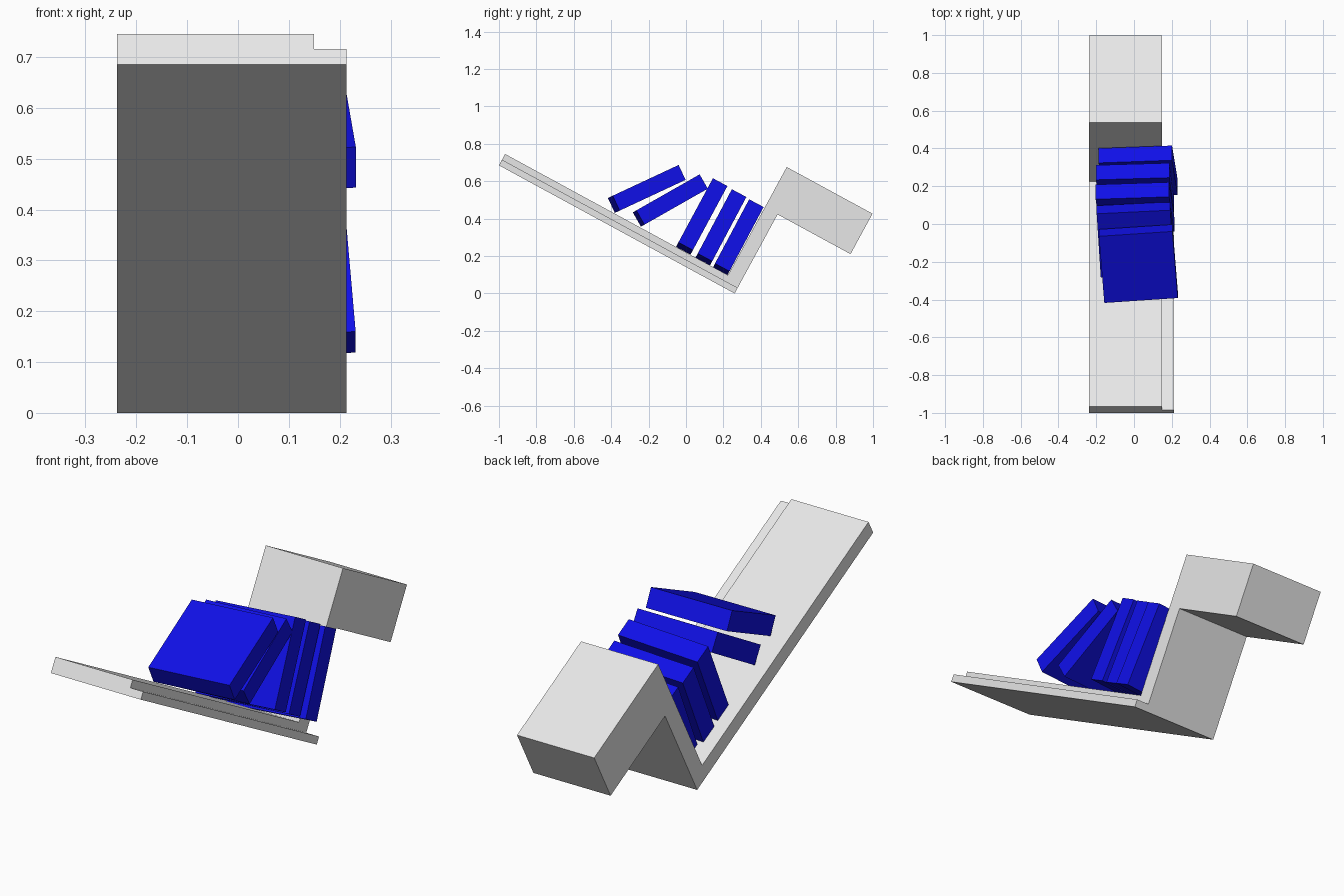
import bpy
import math
from mathutils import Matrix

if "Cube" in bpy.data.objects:
    bpy.data.objects.remove(bpy.data.objects["Cube"], do_unlink=True)


def make_material(name, rgb):
    mat = bpy.data.materials.new(name)
    mat.use_nodes = True
    mat.diffuse_color = (*rgb, 1)
    mat.node_tree.nodes["Principled BSDF"].inputs["Base Color"].default_value = (*rgb, 1)
    return mat


def extrude_profile(name, profile, x0, x1, mat, matrix):
    """Prism along x from a counter-clockwise (y, z) outline."""
    n = len(profile)
    verts = [(x, y, z) for x in (x0, x1) for y, z in profile]
    faces = [tuple(reversed(range(n))), tuple(range(n, 2 * n))]
    faces += [(i, (i + 1) % n, n + (i + 1) % n, n + i) for i in range(n)]
    mesh = bpy.data.meshes.new(name)
    mesh.from_pydata(verts, [], faces)
    mesh.materials.append(mat)
    obj = bpy.data.objects.new(name, mesh)
    bpy.context.collection.objects.link(obj)
    obj.matrix_world = matrix
    return obj


def rectangle(y0, y1, z0, z1):
    return [(y0, z0), (y1, z0), (y1, z1), (y0, z1)]


shelf_grey = make_material("shelf light grey", (0.8, 0.8, 0.8))
book_blue = make_material("book blue", (0.005, 0.005, 0.8))

# Tilted shelf: base board, upright end and overhanging block in one outline
LENGTH, THICK = 1.434, 0.069
tilt = Matrix.Translation((0, -1, 0.685)) @ Matrix.Rotation(-math.atan2(0.685, 1.26), 4, 'X')
outline = [(0, 0), (LENGTH, 0), (LENGTH, 0.481), (1.878, 0.481),
           (1.878, 0.727), (1.356, 0.727), (1.356, THICK), (0, THICK)]
extrude_profile("shelf_body", outline, -0.238, 0.149, shelf_grey, tilt)

# Thin ledge along one long side of the base
extrude_profile("shelf_ledge", rectangle(0, LENGTH, 0, THICK / 2), 0.149, 0.213, shelf_grey, tilt)

# Leaning books: centre x, y, z, lean from horizontal and twist in their own plane
SIZE, BOOK_THICK = 0.39, 0.088
books = [(0.023, -0.21, 0.559, 25, 4.2),
         (0.008, -0.084, 0.497, 29.6, 3.2),
         (0.005, 0.084, 0.412, 61.7, 4),
         (0.005, 0.187, 0.354, 62, 3.6),
         (0.022, 0.278, 0.298, 62, 4.4)]
half, thin = SIZE / 2, BOOK_THICK / 2
for i, (x, y, z, lean, twist) in enumerate(books, 1):
    pose = (Matrix.Translation((x, y, z))
            @ Matrix.Rotation(math.radians(lean), 4, 'X')
            @ Matrix.Rotation(math.radians(twist), 4, 'Z'))
    extrude_profile(f"book_{i}", rectangle(-half, half, -thin, thin), -half, half, book_blue, pose)
